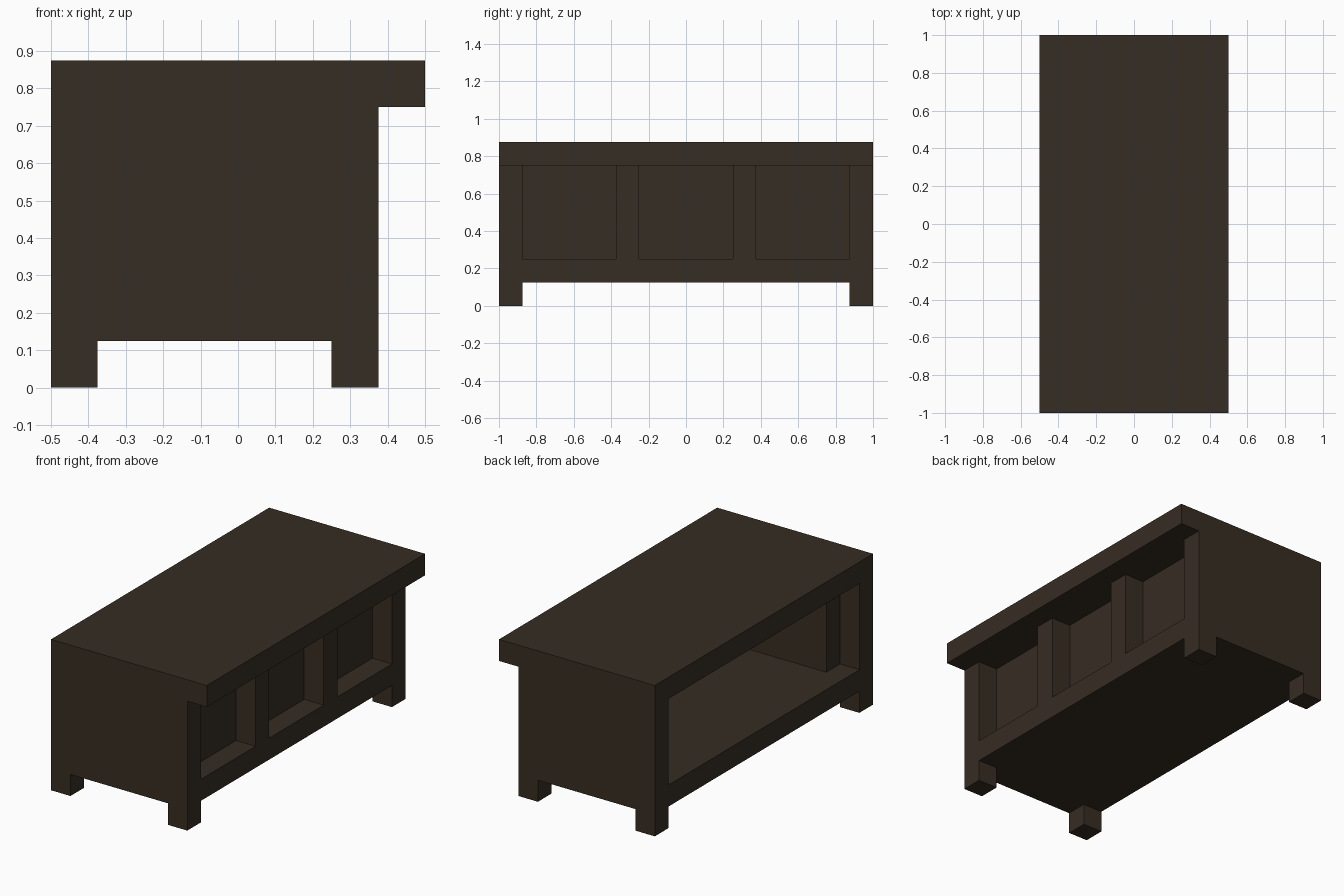
import bpy
import bmesh

# Remove the default cube
cube = bpy.data.objects.get("Cube")
if cube:
    bpy.data.objects.remove(cube, do_unlink=True)

# Dark wood material
WOOD = (0.037, 0.0262, 0.0168, 1.0)
wood = bpy.data.materials.new("dark_wood")
wood.use_nodes = True
wood.diffuse_color = WOOD
wood.node_tree.nodes["Principled BSDF"].inputs["Base Color"].default_value = WOOD

U = 0.125  # board thickness, the module of the whole desk


def box(name, x, y, z):
    """Axis-aligned board from (low, high) ranges."""
    bm = bmesh.new()
    bmesh.ops.create_cube(bm, size=1.0)
    for v in bm.verts:
        for i, (low, high) in enumerate((x, y, z)):
            v.co[i] = low if v.co[i] < 0 else high
    mesh = bpy.data.meshes.new(name)
    bm.to_mesh(mesh)
    bm.free()
    mesh.materials.append(wood)
    obj = bpy.data.objects.new(name, mesh)
    bpy.context.collection.objects.link(obj)
    return obj


BACK, FACE = -0.5, 0.375       # body depth
FLOOR, TOP = 2 * U, 6 * U      # inside heights
END = 1 - U                    # inner side of the end walls

# Worktop overhanging on one long side, and the bottom board
box("worktop", (BACK, 0.5), (-1, 1), (TOP, TOP + U))
box("bottom_board", (BACK, FACE), (-END, END), (U, FLOOR))

# Thick panel behind the three niches
box("niche_panel", (FACE - 2 * U, FACE - U), (-END + U, END - U), (FLOOR, TOP))

for side, s in (("right", -1), ("left", 1)):
    def span(a, b):
        return tuple(sorted((s * a, s * b)))

    # End wall, inner lining and feet
    box("end_wall_" + side, (BACK, FACE), span(END, 1), (U, TOP))
    box("inner_lining_" + side, (BACK + U, FACE - U), span(END - U, END), (FLOOR, TOP))
    for place, x in (("inner", BACK), ("outer", FACE - U)):
        box(f"foot_{place}_{side}", (x, x + U), span(END, 1), (0, U))

    # Post dividing the niches
    box("niche_post_" + side, (FACE - U, FACE), span(2 * U, 3 * U), (FLOOR, TOP))
